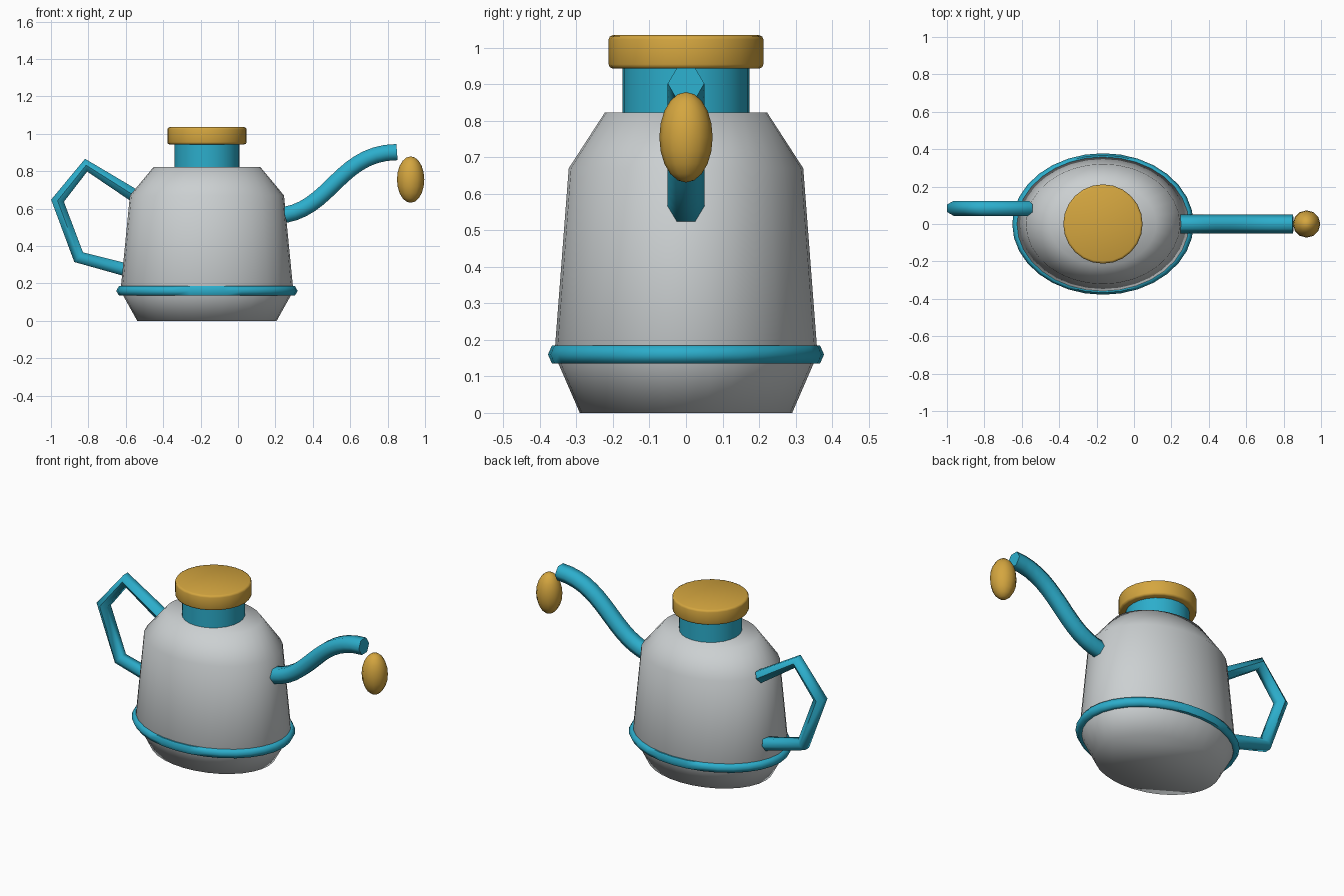
import bpy, bmesh, math
from mathutils import Vector

if "Cube" in bpy.data.objects:
    bpy.data.objects.remove(bpy.data.objects["Cube"])

CX = -0.166      # pot axis
SQUASH = 0.78    # oval pot: depth relative to width


def material(name, rgb):
    m = bpy.data.materials.new(name)
    m.diffuse_color = (*rgb, 1)
    m.use_nodes = True
    m.node_tree.nodes["Principled BSDF"].inputs["Base Color"].default_value = m.diffuse_color
    return m


GREY = material("pale_grey", (0.60, 0.63, 0.64))
TEAL = material("teal_blue", (0.025, 0.42, 0.60))
GOLD = material("golden_yellow", (0.66, 0.38, 0.05))


def finish(name, bm, mat, angle=65):
    bmesh.ops.recalc_face_normals(bm, faces=bm.faces)
    me = bpy.data.meshes.new(name)
    bm.to_mesh(me)
    bm.free()
    me.materials.append(mat)
    ob = bpy.data.objects.new(name, me)
    bpy.context.collection.objects.link(ob)
    bpy.ops.object.select_all(action='DESELECT')
    ob.select_set(True)
    bpy.context.view_layer.objects.active = ob
    bpy.ops.object.shade_smooth_by_angle(angle=math.radians(angle))
    return ob


def skin(bm, rings, closed=False):
    """Join rings of vertices with quads; cap both ends unless closed."""
    n = len(rings[0])
    pairs = list(zip(rings, rings[1:]))
    if closed:
        pairs.append((rings[-1], rings[0]))
    for a, b in pairs:
        for i in range(n):
            j = (i + 1) % n
            bm.faces.new((a[i], a[j], b[j], b[i]))
    if not closed:
        bm.faces.new(rings[0])
        bm.faces.new(rings[-1])


def lathe(name, profile, mat, seg=32, squash=1.0, closed=False, angle=65):
    bm = bmesh.new()
    rings = []
    for r, z in profile:
        angs = [2 * math.pi * i / seg for i in range(seg)]
        rings.append([bm.verts.new((CX + r * math.cos(a), squash * r * math.sin(a), z))
                      for a in angs])
    skin(bm, rings, closed)
    return finish(name, bm, mat, angle)


def tube(name, path, y, r, mat, sides=6):
    """Sweep a regular polygon along a path lying in an x-z plane."""
    bm = bmesh.new()
    pts = [Vector((x, y, z)) for x, z in path]
    rings = []
    for i, p in enumerate(pts):
        before = (p - pts[i - 1]).normalized() if i else Vector()
        after = (pts[i + 1] - p).normalized() if i < len(pts) - 1 else Vector()
        t = (before + after).normalized()
        side = Vector((0, 1, 0))
        up = t.cross(side)
        angs = [2 * math.pi * k / sides for k in range(sides)]
        rings.append([bm.verts.new(p + r * (math.cos(a) * side + math.sin(a) * up))
                      for a in angs])
    skin(bm, rings)
    return finish(name, bm, mat)


def bezier(p0, p1, p2, p3, n):
    out = []
    for i in range(n + 1):
        t = i / n
        w = ((1 - t) ** 3, 3 * t * (1 - t) ** 2, 3 * t * t * (1 - t), t ** 3)
        out.append(tuple(sum(k * p[c] for k, p in zip(w, (p0, p1, p2, p3))) for c in (0, 1)))
    return out


# Oval pot body
lathe("pot_body", [(0.373, 0), (0.462, 0.16), (0.412, 0.67), (0.285, 0.823)],
      GREY, squash=SQUASH, angle=80)

# Six-sided band round the base
band = [(0.456 + 0.029 * math.cos(math.radians(a)), 0.16 + 0.029 * math.sin(math.radians(a)))
        for a in range(0, 360, 60)]
lathe("base_band", band, TEAL, squash=SQUASH, closed=True)

# Neck and lid
lathe("neck", [(0.174, 0.80), (0.174, 0.95)], TEAL, seg=24)
lathe("lid", [(0.200, 0.943), (0.209, 0.947), (0.212, 0.955), (0.212, 1.023),
              (0.209, 1.031), (0.200, 1.035)], GOLD, seg=24, angle=50)

# Curved spout
tube("spout", bezier((0.25, 0.566), (0.50, 0.61), (0.55, 0.90), (0.85, 0.902), 14),
     0, 0.05, TEAL)

# Angular handle
tube("handle", [(-0.56, 0.673), (-0.812, 0.832), (-0.965, 0.642), (-0.852, 0.34),
                (-0.60, 0.273)], 0.084, 0.04, TEAL)

# Drop hanging in front of the spout
bm = bmesh.new()
bmesh.ops.create_uvsphere(bm, u_segments=12, v_segments=10, radius=1)
bmesh.ops.scale(bm, vec=(0.073, 0.073, 0.124), verts=bm.verts)
bmesh.ops.translate(bm, vec=(0.923, 0, 0.755), verts=bm.verts)
finish("drop", bm, GOLD)
